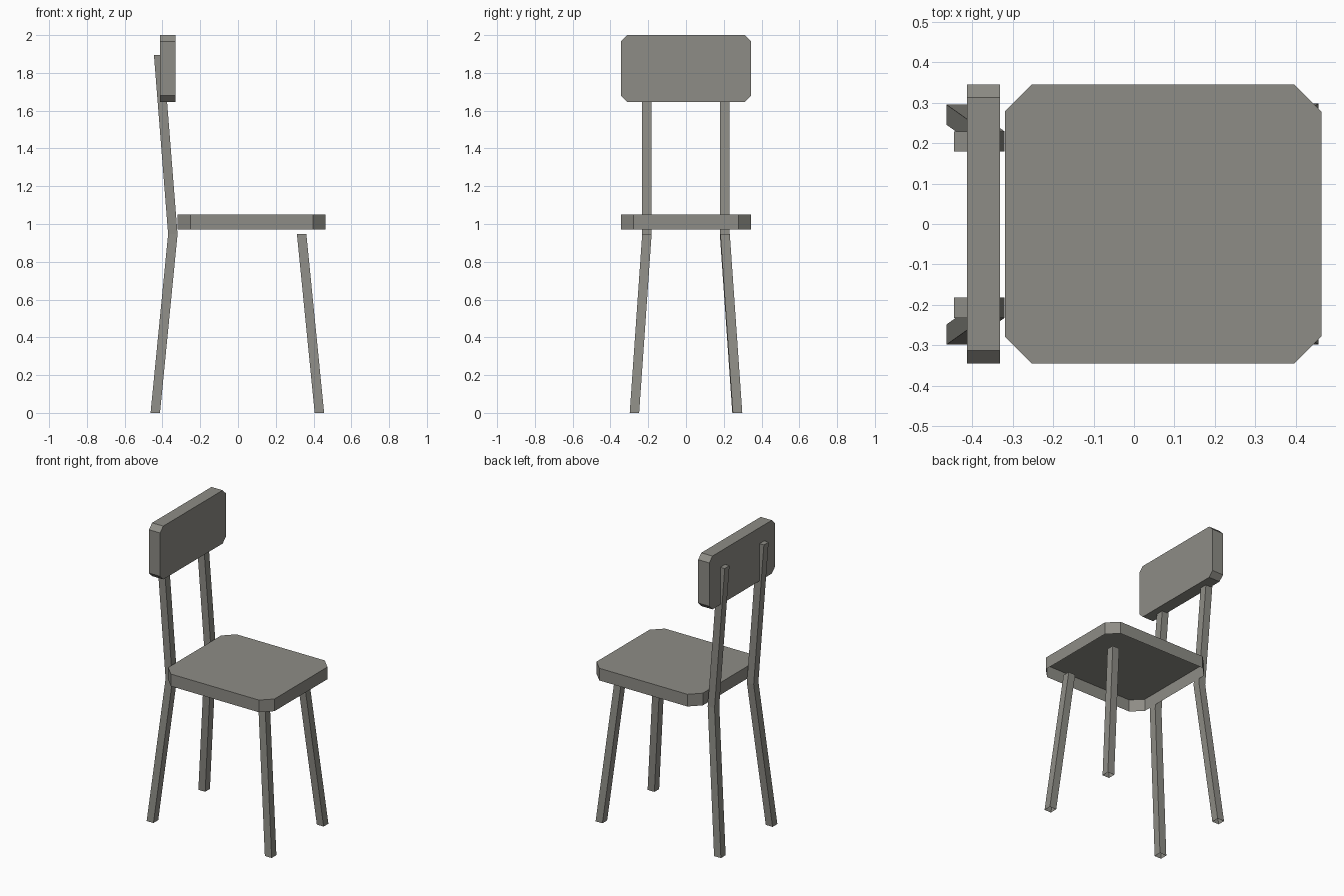
import bpy, bmesh

if "Cube" in bpy.data.objects:
    bpy.data.objects.remove(bpy.data.objects["Cube"])

mat = bpy.data.materials.new("warm grey")
mat.diffuse_color = (0.27, 0.265, 0.237, 1)
mat.use_nodes = True
mat.node_tree.nodes["Principled BSDF"].inputs["Base Color"].default_value = mat.diffuse_color


def make(name, loops, start=True, end=True):
    """Skin a stack of matching closed loops, capping the chosen ends."""
    bm = bmesh.new()
    rings = [[bm.verts.new(p) for p in loop] for loop in loops]
    n = len(rings[0])
    for a, b in zip(rings, rings[1:]):
        for i in range(n):
            j = (i + 1) % n
            bm.faces.new((a[i], a[j], b[j], b[i]))
    if start:
        bm.faces.new(rings[0][::-1])
    if end:
        bm.faces.new(rings[-1])
    me = bpy.data.meshes.new(name)
    bm.to_mesh(me)
    bm.free()
    me.materials.append(mat)
    ob = bpy.data.objects.new(name, me)
    bpy.context.collection.objects.link(ob)
    return ob


def octagon(u0, u1, v0, v1, c):
    """Counter-clockwise rectangle with cut corners."""
    return [(u0 + c, v0), (u1 - c, v0), (u1, v0 + c), (u1, v1 - c),
            (u1 - c, v1), (u0 + c, v1), (u0, v1 - c), (u0, v0 + c)]


def leg(name, path, side, shift=0, top=True, w=0.025):
    """Square bar through centre points, level cross-sections, open foot."""
    make(name, [[(x + dx * w, side * y + shift + dy * w, z)
                 for dx, dy in ((-1, -1), (1, -1), (1, 1), (-1, 1))]
                for x, y, z in path], False, top)


# Seat shell, open underneath
seat = octagon(-0.319, 0.463, -0.345, 0.345, 0.067)
make("seat", [[(x, y, z) for x, y in seat] for z in (0.97, 1.051)], False)

# Solid backrest
back = octagon(-0.345, 0.345, 1.646, 2.0, 0.033)
make("backrest", [[(x, y, z) for y, z in back] for x in (-0.413, -0.331)])

# Splayed legs; the back ones bend at the seat and carry the backrest
for side, label in ((-1, "right"), (1, "left")):
    leg("front_leg_" + label, [(0.431, 0.273, 0), (0.337, 0.207, 0.946)],
        side, top=False)
    leg("back_leg_" + label, [(-0.438, 0.273, 0), (-0.345, 0.207, 0.946),
                              (-0.42, 0.207, 1.894)],
        side, shift=-0.003 if side > 0 else 0)
